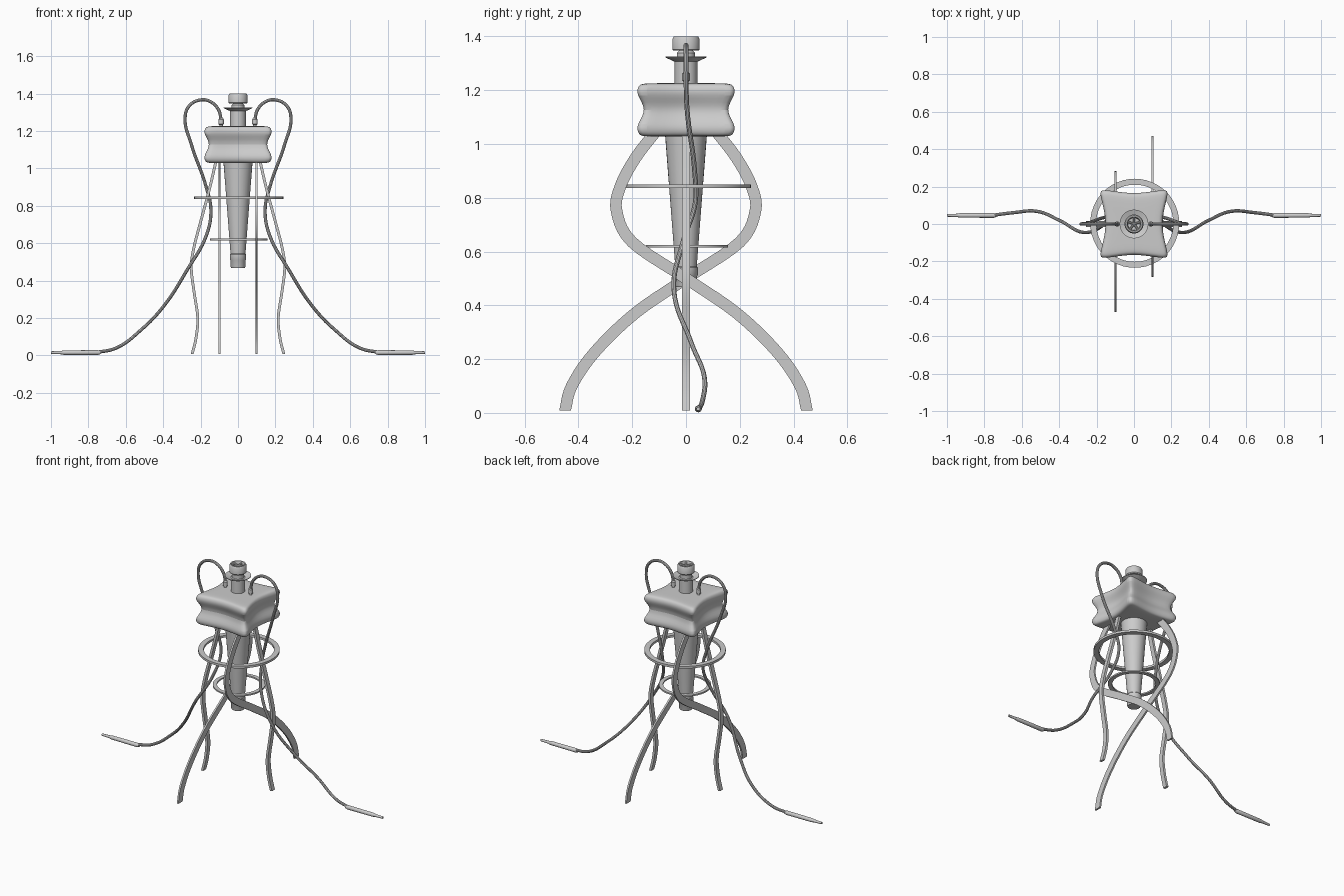
import bpy, bmesh, math
from mathutils import Vector

if "Cube" in bpy.data.objects:
    bpy.data.objects.remove(bpy.data.objects["Cube"])


def finish(ob, angle=35):
    bpy.ops.object.select_all(action='DESELECT')
    ob.select_set(True)
    bpy.context.view_layer.objects.active = ob
    bpy.ops.object.shade_smooth_by_angle(angle=math.radians(angle))
    return ob


def mesh_object(name, verts, faces, angle=35):
    me = bpy.data.meshes.new(name)
    me.from_pydata(verts, [], faces)
    bm = bmesh.new()
    bm.from_mesh(me)
    bmesh.ops.recalc_face_normals(bm, faces=bm.faces)
    bm.to_mesh(me)
    bm.free()
    ob = bpy.data.objects.new(name, me)
    bpy.context.collection.objects.link(ob)
    return finish(ob, angle)


def loft(name, rings, closed=False, angle=35):
    """Join equal-length vertex rings with quads; cap the ends unless closed."""
    n, m = len(rings[0]), len(rings)
    verts = [v for r in rings for v in r]
    faces = []
    for i in range(m if closed else m - 1):
        a, b = i * n, (i + 1) % m * n
        faces += [(a + k, a + (k + 1) % n, b + (k + 1) % n, b + k) for k in range(n)]
    if not closed:
        faces += [tuple(range(n)), tuple(range((m - 1) * n, m * n))]
    return mesh_object(name, verts, faces, angle)


def lathe(name, profile, centre=(0, 0), n=32, closed=False):
    rings = [[(centre[0] + r * math.cos(2 * math.pi * k / n),
               centre[1] + r * math.sin(2 * math.pi * k / n), z) for k in range(n)]
             for r, z in profile]
    return loft(name, rings, closed)


def spline(pts, steps=5):
    """Catmull-Rom samples through 2D points."""
    p = [Vector(q) for q in pts]
    p = [2 * p[0] - p[1]] + p + [2 * p[-1] - p[-2]]
    out = []
    for i in range(1, len(p) - 2):
        a, b, c, d = p[i - 1:i + 3]
        for s in range(steps):
            t = s / steps
            out.append(0.5 * (2 * b + (c - a) * t + (2 * a - 5 * b + 4 * c - d) * t * t
                              + (3 * b - a - 3 * c + d) * t ** 3))
    return out + [p[-2]]


def strap(name, pts, width, depth, place):
    """Flat strip following a planar path; place(h, side, z) maps to 3D."""
    path, rings = spline(pts), []
    for i, q in enumerate(path):
        d = (path[min(i + 1, len(path) - 1)] - path[max(i - 1, 0)]).normalized()
        if i == len(path) - 1:
            d = Vector((0, -1))
        nrm = Vector((-d.y, d.x)) * width / 2
        a, b = q + nrm, q - nrm
        rings.append([place(a.x, -depth / 2, a.y), place(a.x, depth / 2, a.y),
                      place(b.x, depth / 2, b.y), place(b.x, -depth / 2, b.y)])
    return loft(name, rings)


def tube(name, pts, radius):
    cu = bpy.data.curves.new(name, 'CURVE')
    cu.dimensions = '3D'
    cu.bevel_depth, cu.bevel_resolution, cu.resolution_u = radius, 3, 8
    cu.use_fill_caps = True
    sp = cu.splines.new('BEZIER')
    sp.bezier_points.add(len(pts) - 1)
    for bp, p in zip(sp.bezier_points, pts):
        bp.co = p
        bp.handle_left_type = bp.handle_right_type = 'AUTO'
    ob = bpy.data.objects.new(name, cu)
    bpy.context.collection.objects.link(ob)
    bpy.ops.object.select_all(action='DESELECT')
    ob.select_set(True)
    bpy.context.view_layer.objects.active = ob
    bpy.ops.object.convert(target='MESH')
    return finish(bpy.context.object)


# pillow-shaped body: four-cornered outline with concave sides and a waist
def body_ring(s, z):
    ring = []
    for k in range(4):
        mid = 0.135 if k % 2 == 0 else 0.155
        for t, out in ((-0.86, 0.192), (0, mid), (0.86, 0.192)):
            c, sn = (1, 0, -1, 0)[k], (0, 1, 0, -1)[k]
            u, v = out * s, t * 0.2 * s
            ring.append((u * c - v * sn, u * sn + v * c, z))
    return ring


body = loft("body", [body_ring(s, z) for s, z in (
    (0.5, 1.028), (0.88, 1.028), (0.97, 1.036), (1.02, 1.07), (0.78, 1.127),
    (1.02, 1.185), (0.97, 1.217), (0.88, 1.226), (0.5, 1.226))], angle=60)
sub = body.modifiers.new("smooth", 'SUBSURF')
sub.levels = sub.render_levels = 2

# tapered vessel below the body
lathe("tapered_tube", [(0.079, 1.05), (0.04, 0.545), (0.044, 0.54), (0.044, 0.513),
                       (0.041, 0.508), (0.04, 0.475), (0.037, 0.468)])

# stem, tray and bowl on top
lathe("stem", [(0.042, 1.2), (0.042, 1.31), (0.034, 1.315), (0.034, 1.338), (0.022, 1.352)])
lathe("tray", [(0.042, 1.306), (0.077, 1.322), (0.077, 1.326), (0.042, 1.314)], closed=True)
lathe("bowl", [(0.03, 1.347), (0.047, 1.347), (0.051, 1.352), (0.051, 1.39), (0.045, 1.4),
               (0.038, 1.4), (0.035, 1.394), (0.033, 1.375), (0.01, 1.372)])
for i in range(5):
    a = 2 * math.pi * i / 5 + 0.3
    tube("bowl_rib", [(0, 0, 1.384), (0.036 * math.cos(a), 0.036 * math.sin(a), 1.39)], 0.006)

# flat support rings
for name, r, z, w, h in (("large_ring", 0.238, 0.843, 0.032, 0.014),
                         ("small_ring", 0.153, 0.62, 0.025, 0.009)):
    lathe(name, [(r - w, z - h / 2), (r, z - h / 2), (r, z + h / 2), (r - w, z + h / 2)],
          centre=(0.004, 0.004), n=48, closed=True)

wide_path = [(0.11, 1.05), (0.19, 0.945), (0.245, 0.84), (0.258, 0.75), (0.2, 0.635),
             (0, 0.5), (-0.19, 0.37), (-0.34, 0.225), (-0.425, 0.1), (-0.45, 0.008)]
narrow_path = [(0.115, 1.05), (0.15, 0.9), (0.19, 0.75), (0.235, 0.58), (0.25, 0.47),
               (0.235, 0.34), (0.215, 0.2), (0.225, 0.09), (0.245, 0.008)]
cable_path = [(0.09, 0, 1.26), (0.105, 0, 1.315), (0.15, 0, 1.358), (0.2, 0, 1.366),
              (0.26, 0, 1.335), (0.283, 0, 1.27), (0.25, 0.004, 1.13), (0.17, 0.032, 0.9),
              (0.145, 0.034, 0.78), (0.17, -0.01, 0.64), (0.27, -0.045, 0.46),
              (0.4, 0.02, 0.26), (0.52, 0.068, 0.135), (0.65, 0.06, 0.04), (0.76, 0.046, 0.015)]
for s, side in ((1, "right"), (-1, "left")):
    # legs
    strap(side + "_wide_leg", wide_path, 0.043, 0.011,
          lambda h, d, z: (s * 0.1 + d, -s * h, z))
    strap(side + "_narrow_leg", narrow_path, 0.015, 0.03,
          lambda h, d, z: (s * h, d, z))
    # hose with connector and mouthpiece
    tube(side + "_hose", [(s * x, y, z) for x, y, z in cable_path], 0.009)
    lathe(side + "_connector", [(0.009, 1.2), (0.009, 1.232), (0.014, 1.236),
                                (0.014, 1.262), (0.009, 1.268)], centre=(s * 0.09, 0), n=16)
    rings = [[(s * x, 0.046 + r * math.cos(k * math.pi / 8), 0.015 + r * math.sin(k * math.pi / 8))
              for k in range(16)]
             for x, r in ((0.735, 0.008), (0.75, 0.013), (0.93, 0.012), (0.945, 0.009), (1.0, 0.007))]
    loft(side + "_mouthpiece", rings)
